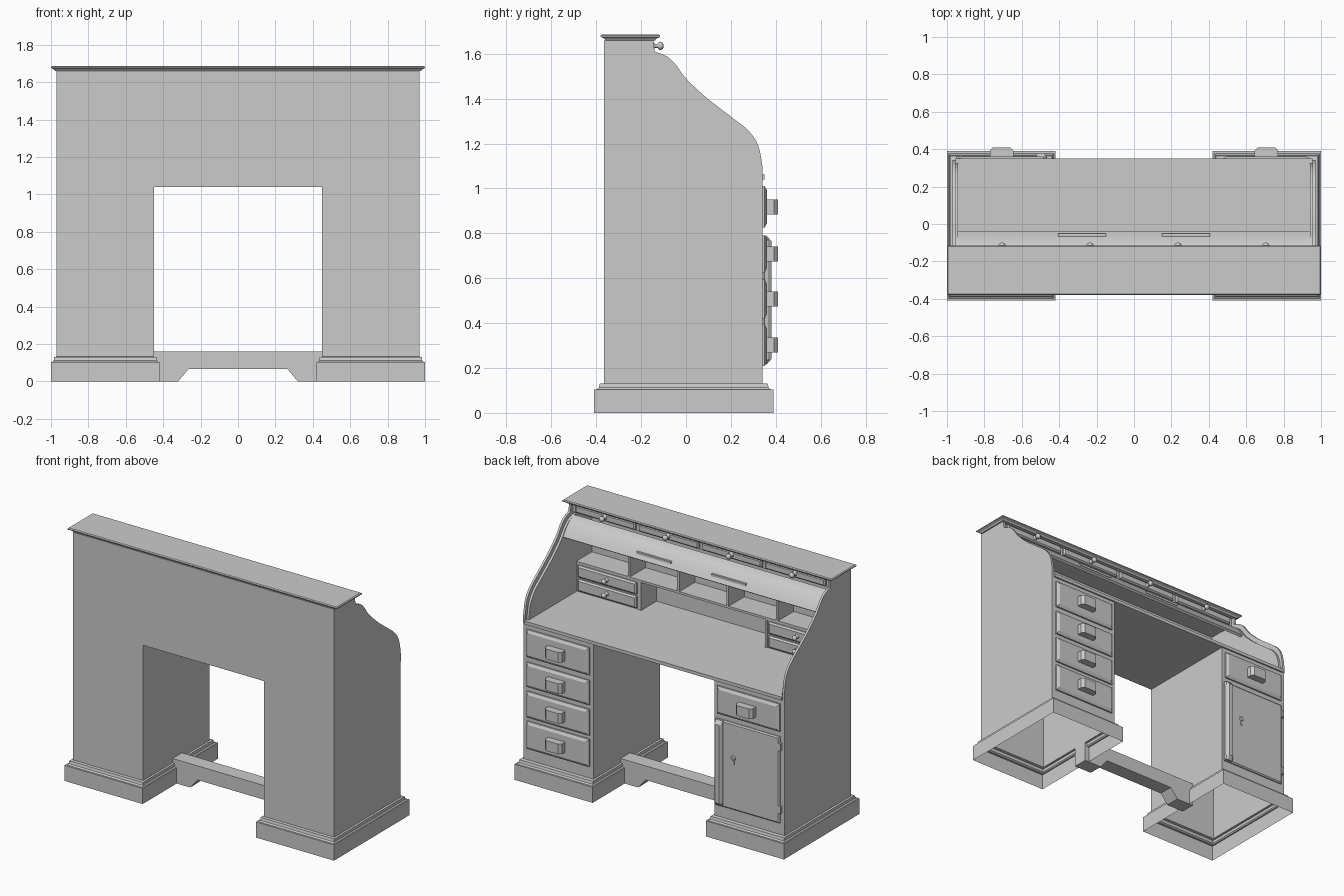
import bpy, bmesh, math
from mathutils import Vector

if "Cube" in bpy.data.objects:
    bpy.data.objects.remove(bpy.data.objects["Cube"])


def make(name, bm, smooth=False):
    bmesh.ops.recalc_face_normals(bm, faces=bm.faces)
    me = bpy.data.meshes.new(name)
    bm.to_mesh(me)
    bm.free()
    ob = bpy.data.objects.new(name, me)
    bpy.context.collection.objects.link(ob)
    if smooth:
        bpy.ops.object.select_all(action='DESELECT')
        ob.select_set(True)
        bpy.context.view_layer.objects.active = ob
        bpy.ops.object.shade_smooth_by_angle(angle=math.radians(35))
    return ob


def box(name, x0, x1, y0, y1, z0, z1):
    bm = bmesh.new()
    bmesh.ops.create_cube(bm, size=1)
    for v in bm.verts:
        v.co = ((x0 + x1) / 2 + v.co.x * (x1 - x0),
                (y0 + y1) / 2 + v.co.y * (y1 - y0),
                (z0 + z1) / 2 + v.co.z * (z1 - z0))
    return make(name, bm)


def loft(name, rings, cap_start=False, cap_end=False):
    """Skin a list of equal-length closed point rings."""
    bm = bmesh.new()
    vs = [[bm.verts.new(p) for p in r] for r in rings]
    n = len(vs[0])
    for a, b in zip(vs, vs[1:]):
        for i in range(n):
            j = (i + 1) % n
            bm.faces.new((a[i], a[j], b[j], b[i]))
    if cap_start:
        bm.faces.new(vs[0][::-1])
    if cap_end:
        bm.faces.new(vs[-1])
    return make(name, bm)


def rect_z(x0, x1, y0, y1, z):
    return [(x0, y0, z), (x1, y0, z), (x1, y1, z), (x0, y1, z)]


def rect_y(x0, x1, z0, z1, y):
    return [(x0, y, z0), (x1, y, z0), (x1, y, z1), (x0, y, z1)]


def raised(name, x0, x1, z0, z1, y, depth, bev):
    """Panel facing +y with a bevelled rim."""
    return loft(name, [rect_y(x0, x1, z0, z1, y),
                       rect_y(x0, x1, z0, z1, y + depth * 0.5),
                       rect_y(x0 + bev, x1 - bev, z0 + bev, z1 - bev, y + depth)], True, True)


def extrude_x(name, pts, x0, x1, smooth=True):
    bm = bmesh.new()
    f = bm.faces.new([bm.verts.new((x0, y, z)) for y, z in pts])
    r = bmesh.ops.extrude_face_region(bm, geom=[f])
    bmesh.ops.translate(bm, vec=(x1 - x0, 0, 0),
                        verts=[g for g in r['geom'] if isinstance(g, bmesh.types.BMVert)])
    return make(name, bm, smooth)


def spline(pts, steps=5):
    """Catmull-Rom resampling of a 2D path."""
    p = [Vector(q) for q in [pts[0]] + pts + [pts[-1]]]
    out = []
    for a, b, c, d in zip(p, p[1:], p[2:], p[3:]):
        for k in range(steps):
            t = k / steps
            out.append(0.5 * (2 * b + (c - a) * t + (2 * a - 5 * b + 4 * c - d) * t * t
                              + (3 * b - a - 3 * c + d) * t ** 3))
    return [tuple(q) for q in out] + [pts[-1]]


def lathe_y(name, x, y, z, prof, seg=12):
    """Turned knob pointing along +y; prof holds (radius, offset)."""
    rings = [[(x + r * math.cos(2 * math.pi * i / seg), y + h,
               z + r * math.sin(2 * math.pi * i / seg)) for i in range(seg)] for r, h in prof]
    ob = loft(name, rings, True, True)
    for f in ob.data.polygons:
        f.use_smooth = len(f.vertices) == 4


def knob(name, x, y, z, s=1.0):
    lathe_y(name, x, y, z, [(r * s, h * s) for r, h in
            [(.016, 0), (.008, .008), (.008, .018), (.016, .024), (.018, .032), (.012, .041), (.004, .044)]])


def cup_pull(name, x, z):
    """Chamfered block pull on the big drawers."""
    w, y0, y1, c, h = .063, .355, .41, .018, .034
    plan = [(x - w, y0), (x + w, y0), (x + w, y1 - c), (x + w - c, y1), (x - w + c, y1), (x - w, y1 - c)]
    loft(name, [[(a, b, z + k) for a, b in plan] for k in (-h, h)], True, True)


# pedestals with moulded plinths, hollow below
for s, side in ((1, "right"), (-1, "left")):
    steps = [(0, 0), (0, .105), (.012, .105), (.022, .112), (.026, .13), (.045, .132)]
    rings = [rect_z(s * (.42 + t * .66), s * (1.0 - t * .66), -.41 + t, .39 - t, z) for t, z in steps]
    rings += [rect_z(s * .45, s * .97, -.365, .34, z) for z in (.132, 1.04)]
    loft("pedestal_" + side, rings)

# foot rail
rail = [(-.45, 0), (-.32, 0), (-.265, .065), (.265, .065), (.32, 0), (.45, 0), (.45, .16), (-.45, .16)]
loft("foot_rail", [[(x, y, z) for x, z in rail] for y in (-.05, .05)], True, True)

# desktop and back panel
box("desktop", -.955, .955, -.35, .35, 1.04, 1.062)
box("back_panel", -.955, .955, -.365, -.345, 1.04, 1.66)

# curved side panels with an inner track step
curve = spline([(-.14, 1.61), (-.085, 1.588), (-.045, 1.55), (0, 1.49), (.09, 1.405), (.2, 1.32),
                (.275, 1.26), (.32, 1.195), (.34, 1.1), (.34, 1.04)])
outer = [(-.365, 1.04), (-.365, 1.66), (-.145, 1.66)] + curve
inner = [(-.345, 1.04), (-.345, 1.61), (-.16, 1.585)] + [(y - .018, z - .025) for y, z in curve[:-4]] + [(.322, 1.04)]
for s, side in ((1, "right"), (-1, "left")):
    extrude_x("side_panel_" + side, outer, s * .955, s * .97)
    extrude_x("side_track_" + side, inner, s * .94, s * .955)

# cornice top
loft("top_cornice", [rect_z(-1 + t, 1 - t, -.38 + t, -.115 - t, z) for t, z in
                     [(.022, 1.66), (.016, 1.668), (.006, 1.672), (0, 1.675), (0, 1.681), (.006, 1.686)]], True, True)

# narrow drawers under the top
box("upper_drawer_case", -.955, .955, -.345, -.165, 1.598, 1.66)
for i in range(4):
    x = -.705 + i * .47
    raised("upper_drawer", x - .222, x + .222, 1.606, 1.656, -.165, .02, .008)
    knob("upper_drawer_knob", x, -.146, 1.635, 1.05)

# rolled-up shutter with two lift strips
path = spline([(-.16, 1.585), (-.11, 1.565), (-.07, 1.525), (-.04, 1.48)], 4)
extrude_x("roll_shutter", path + [(y - .014, z - .01) for y, z in path[::-1]], -.94, .94)
for s in (1, -1):
    bx = sorted((s * .15, s * .405))
    box("shutter_lift", bx[0], bx[1], -.066, -.052, 1.505, 1.52)

# pigeonholes
Y0, YP = -.345, -.18
box("pigeonhole_top", -.94, .94, Y0, YP, 1.44, 1.455)
box("pigeonhole_shelf", -.94, .94, Y0, YP, 1.25, 1.265)
for x in (-.55, -.183, .183, .55):
    box("pigeonhole_divider", x - .008, x + .008, Y0, YP, 1.265, 1.44)
for s in (1, -1):
    a, b = sorted((s * .46, s * .475))
    box("pigeonhole_post", a, b, Y0, YP, 1.062, 1.25)
    a, b = sorted((s * .475, s * .94))
    box("small_drawer_case", a, b, Y0, YP - .006, 1.062, 1.25)
    for z in (1.07, 1.163):
        raised("small_drawer", a + .015, b - .015, z, z + .08, YP - .006, .018, .01)
        knob("small_drawer_knob", (a + b) / 2, YP + .011, z + .042)

# large drawers: four on the right, one on the left
for z0, z1 in ((.825, 1.01), (.625, .79), (.42, .595), (.21, .395)):
    raised("drawer_right", .475, .94, z0, z1, .34, .02, .018)
    cup_pull("drawer_pull_right", .708, (z0 + z1) / 2)
raised("drawer_left", -.94, -.475, .825, 1.01, .34, .02, .018)
cup_pull("drawer_pull_left", -.708, .917)

# cupboard door with edge moulding, escutcheon and hinges
raised("cupboard_door", -.94, -.465, .21, .79, .34, .014, .008)
half = [(-.525, .35), (-.465, .35), (-.468, .366), (-.48, .38), (-.51, .38), (-.522, .366)]
mold = []
for z, k in ((.215, .3), (.24, 1), (.765, 1), (.79, .3)):
    mold.append([(x, .35 + (y - .35) * k, z) for x, y in half])
loft("door_edge_moulding", mold, True, True)
lathe_y("door_keyhole_plate", -.6, .352, .56, [(.016, 0), (.016, .006), (.012, .009)])
box("door_key_tail", -.608, -.592, .352, .358, .515, .55)
for z in (.28, .70):
    box("door_hinge", -.952, -.934, .34, .36, z, z + .05)
